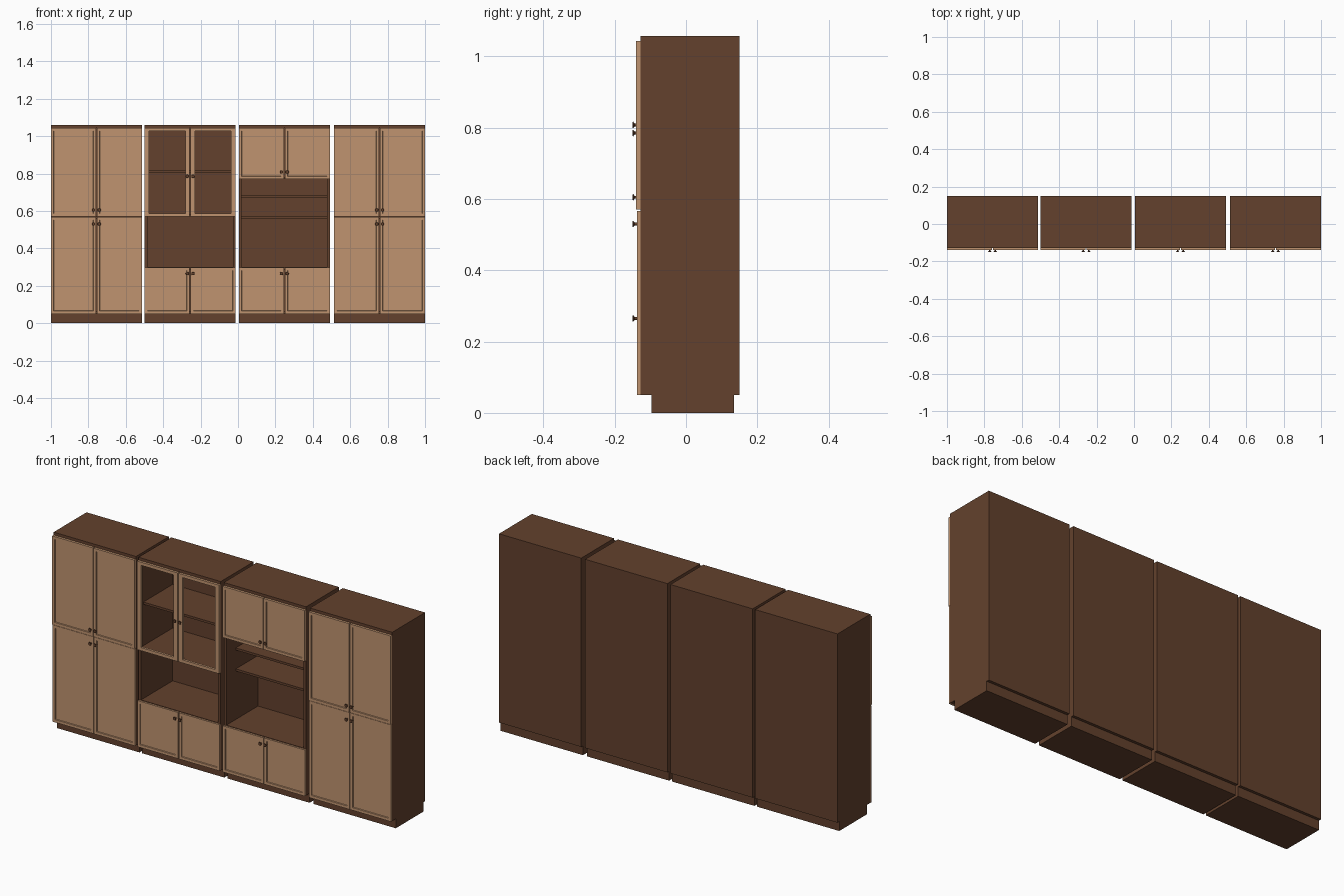
import bpy, bmesh, math
from mathutils import Matrix

cube = bpy.data.objects.get("Cube")
if cube:
    bpy.data.objects.remove(cube, do_unlink=True)


def material(name, rgb):
    m = bpy.data.materials.new(name)
    m.use_nodes = True
    m.diffuse_color = (*rgb, 1)
    m.node_tree.nodes["Principled BSDF"].inputs["Base Color"].default_value = (*rgb, 1)
    return m


DARK = material("dark walnut", (0.125, 0.053, 0.026))
LIGHT = material("light oak", (0.527, 0.296, 0.162))


def finish(bm, name, mat):
    mesh = bpy.data.meshes.new(name)
    bm.to_mesh(mesh)
    bm.free()
    mesh.materials.append(mat)
    ob = bpy.data.objects.new(name, mesh)
    bpy.context.collection.objects.link(ob)
    return ob


def add_box(bm, x0, x1, y0, y1, z0, z1):
    mat = Matrix.Translation(((x0 + x1) / 2, (y0 + y1) / 2, (z0 + z1) / 2))
    mat = mat @ Matrix.Diagonal((x1 - x0, y1 - y0, z1 - z0, 1))
    return bmesh.ops.create_cube(bm, size=1, matrix=mat)["verts"]


def box(name, mat, *dims):
    bm = bmesh.new()
    add_box(bm, *dims)
    return finish(bm, name, mat)


# Shared dimensions
WIDTH, HEIGHT, PLINTH, WALL = 0.486, 1.058, 0.05, 0.015
FRONT, BACK = -0.127, 0.15
DOOR_TOP, SPLIT, COUNTER = 1.043, 0.57, 0.3
FRAME, GAP = 0.024, 0.002


def panel_door(name, x0, x1, y0, z0, z1):
    """Door leaf with a sunken centre panel."""
    bm = bmesh.new()
    add_box(bm, x0, x1, y0, FRONT, z0, z1)
    bm.normal_update()
    face = min(bm.faces, key=lambda f: f.calc_center_median().y)
    bmesh.ops.inset_region(bm, faces=[face], thickness=FRAME - 0.003)
    bmesh.ops.inset_region(bm, faces=[face], thickness=0.002)
    bmesh.ops.translate(bm, verts=face.verts[:], vec=(0, 0.005, 0))
    finish(bm, name, LIGHT)


def open_door(name, x0, x1, y0, z0, z1):
    """Door frame with an open centre."""
    bm = bmesh.new()
    for a, b in ((x0, x0 + FRAME), (x1 - FRAME, x1)):
        add_box(bm, a, b, y0, FRONT, z0, z1)
    for a, b in ((z0, z0 + FRAME * 0.7), (z1 - FRAME * 0.7, z1)):
        add_box(bm, x0 + FRAME, x1 - FRAME, y0, FRONT, a, b)
    finish(bm, name, LIGHT)


def knob(name, x, z, y):
    """Thin stem flaring into a round cap."""
    bm = bmesh.new()
    for r1, r2, y0, y1 in ((0.004, 0.004, y + 0.006, -0.144),
                           (0.004, 0.009, -0.144, -0.148),
                           (0.009, 0.008, -0.148, -0.15)):
        mat = Matrix.Translation((x, (y0 + y1) / 2, z)) @ Matrix.Rotation(math.pi / 2, 4, "X")
        bmesh.ops.create_cone(bm, cap_ends=True, segments=16, radius1=r1, radius2=r2,
                              depth=y0 - y1, matrix=mat)
    ob = finish(bm, name, DARK)
    for p in ob.data.polygons:
        p.use_smooth = len(p.vertices) == 4


def door_pair(unit, level, x, z0, z1, knob_z, build=panel_door):
    y = -0.14 if level == "upper" else -0.137
    mid = x + WIDTH / 2
    build(f"{unit}_{level}_right_door", x, mid - GAP, y, z0, z1)
    build(f"{unit}_{level}_left_door", mid + GAP, x + WIDTH, y, z0, z1)
    for side, s in (("right", -1), ("left", 1)):
        knob(f"{unit}_{level}_{side}_knob", mid + s * 0.015, knob_z, y)


def carcass(unit, x):
    """Plinth, sides, back, top and bottom of one cabinet."""
    x1 = x + WIDTH
    box(f"{unit}_plinth", DARK, x, x1, -0.097, 0.135, 0, PLINTH)
    box(f"{unit}_bottom", DARK, x, x1, FRONT, BACK, PLINTH, PLINTH + WALL)
    box(f"{unit}_top", DARK, x, x1, FRONT, BACK, HEIGHT - WALL, HEIGHT)
    low, high = PLINTH + WALL, HEIGHT - WALL
    box(f"{unit}_right_side", DARK, x, x + WALL, FRONT, BACK, low, high)
    box(f"{unit}_left_side", DARK, x1 - WALL, x1, FRONT, BACK, low, high)
    box(f"{unit}_back", DARK, x + WALL, x1 - WALL, BACK - 0.01, BACK, low, high)


def shelf(name, x, top, recess=0.0, thick=0.012):
    box(name, DARK, x + WALL, x + WIDTH - WALL, FRONT + recess, BACK - 0.01, top - thick, top)


# Closed wardrobes at both ends
for unit, x in (("right_wardrobe", -1.0), ("left_wardrobe", 1 - WIDTH)):
    carcass(unit, x)
    shelf(f"{unit}_middle_shelf", x, SPLIT)
    door_pair(unit, "lower", x, PLINTH, SPLIT - 0.003, 0.53)
    door_pair(unit, "upper", x, SPLIT, DOOR_TOP, 0.605)

# Display cabinet: open framed doors over a niche
x = -0.499
carcass("display", x)
shelf("display_counter", x, COUNTER)
shelf("display_floor", x, SPLIT + 0.012)
shelf("display_shelf", x, 0.815, 0.02)
door_pair("display", "lower", x, PLINTH, COUNTER - 0.003, 0.265)
door_pair("display", "upper", x, SPLIT, DOOR_TOP, 0.785, open_door)

# Media cabinet: closed doors over a tall niche with two set-back shelves
x = 0.005
carcass("media", x)
shelf("media_counter", x, COUNTER)
shelf("media_lower_shelf", x, SPLIT, 0.08)
shelf("media_upper_shelf", x, 0.682, 0.08)
shelf("media_cupboard_floor", x, 0.782)
door_pair("media", "lower", x, PLINTH, COUNTER - 0.003, 0.265)
door_pair("media", "upper", x, 0.77, DOOR_TOP, 0.808)
